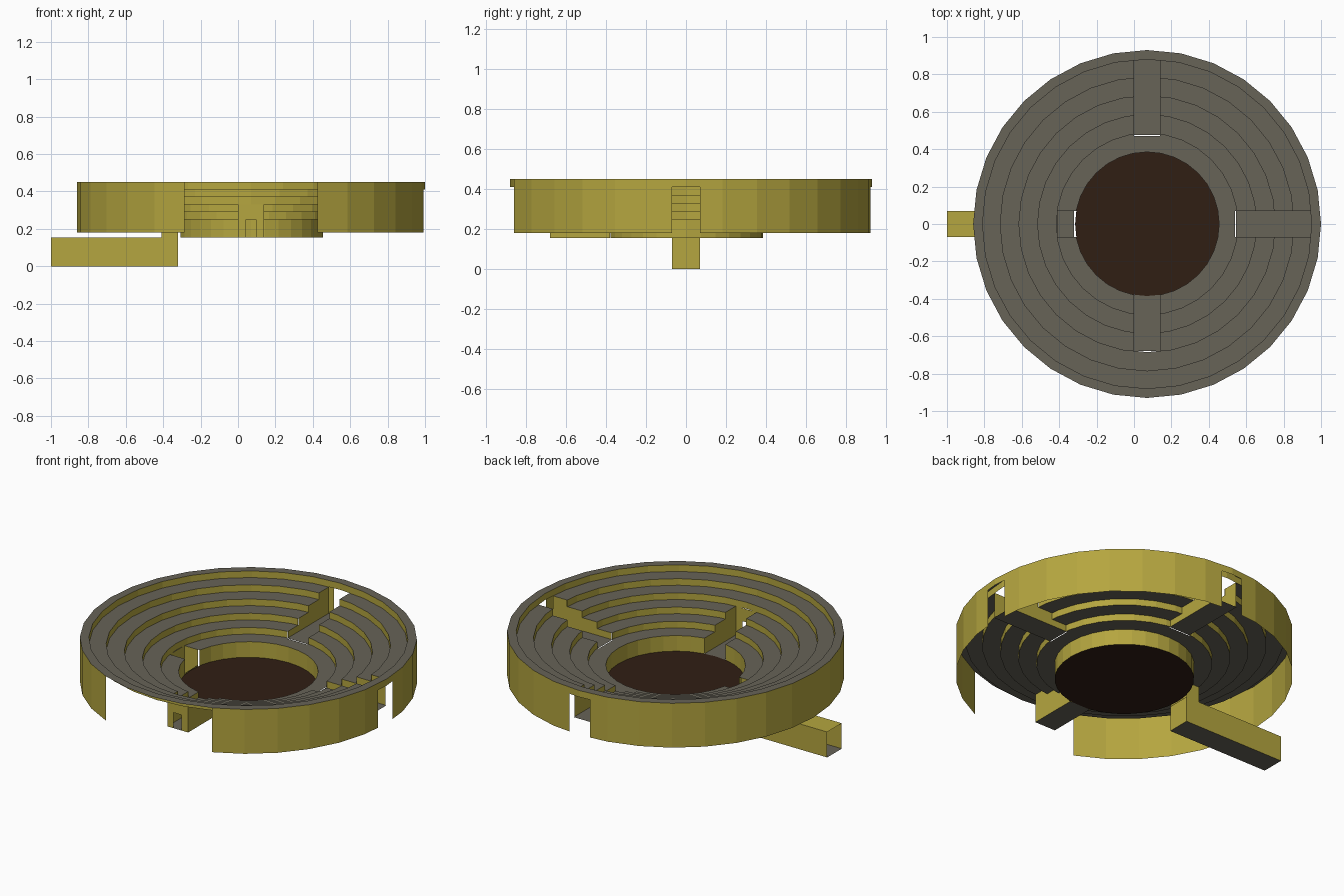
import bpy, bmesh
from math import cos, sin, pi, radians
from mathutils import Vector

if "Cube" in bpy.data.objects:
    bpy.data.objects.remove(bpy.data.objects["Cube"])

CX = 0.07          # bowl centre along x
N = 32             # sides of the bowl
HW = 0.07          # half width of aisles


def material(name, rgb):
    m = bpy.data.materials.new(name)
    m.diffuse_color = (*rgb, 1)
    m.use_nodes = True
    m.node_tree.nodes["Principled BSDF"].inputs["Base Color"].default_value = m.diffuse_color
    return m


YELLOW = material("ochre", (0.46, 0.38, 0.05))
GREY = material("stone", (0.135, 0.125, 0.095))
BROWN = material("dark_earth", (0.03, 0.013, 0.007))


def finish(bm, name, mats):
    me = bpy.data.meshes.new(name)
    bm.to_mesh(me)
    bm.free()
    for m in mats:
        me.materials.append(m)
    ob = bpy.data.objects.new(name, me)
    ob.location.x = CX
    bpy.context.collection.objects.link(ob)
    return ob


def ring(bm, p, q, mat, skip=()):
    """Band of quads between two (radius, height) points."""
    for i in range(N):
        if i in skip:
            continue
        a, b = 2 * pi * i / N, 2 * pi * (i + 1) / N
        pts = [(p, a), (q, a), (q, b), (p, b)]
        f = bm.faces.new([bm.verts.new((r * cos(t), r * sin(t), z)) for (r, z), t in pts])
        f.material_index = mat


def frame(angle):
    a = radians(angle)
    return Vector((cos(a), sin(a), 0)), Vector((-sin(a), cos(a), 0)), Vector((0, 0, 1))


def cut(bm, angle, r0, r1, z0, z1):
    """Remove the part of the sheets inside a radial box."""
    axes = frame(angle)
    box = list(zip(axes, ((r0, r1), (-HW, HW), (z0, z1))))
    e = 1e-4
    for axis, lims in box:
        for lim in lims:
            faces = [f for f in bm.faces if all(
                max(v.co.dot(ax) for v in f.verts) > lo - e and
                min(v.co.dot(ax) for v in f.verts) < hi + e for ax, (lo, hi) in box)]
            geom = set(faces)
            for f in faces:
                geom.update(f.edges)
                geom.update(f.verts)
            bmesh.ops.bisect_plane(bm, geom=list(geom), dist=1e-5,
                                   plane_co=axis * lim, plane_no=axis)
    dead = [f for f in bm.faces if all(
        lo - e < f.calc_center_median().dot(ax) < hi + e for ax, (lo, hi) in box)]
    bmesh.ops.delete(bm, geom=dead, context='FACES')


def panel(bm, angle, pts, mat):
    """Flat polygon from (along, across, up) points in an aisle's frame."""
    u, v, w = frame(angle)
    f = bm.faces.new([bm.verts.new(u * a + v * b + w * c) for a, b, c in pts])
    f.material_index = mat


def sides(bm, angle, profile):
    panel(bm, angle, [(r, HW, z) for r, z in profile], 0)
    panel(bm, angle, [(r, -HW, z) for r, z in reversed(profile)], 0)


def slab(bm, angle, r0, r1, z, mat):
    panel(bm, angle, [(r0, -HW, z), (r1, -HW, z), (r1, HW, z), (r0, HW, z)], mat)


def upright(bm, angle, r, z0, z1):
    panel(bm, angle, [(r, -HW, z0), (r, HW, z0), (r, HW, z1), (r, -HW, z1)], 0)


# Terraced seating: alternating risers and treads
radii = [0.385, 0.485, 0.585, 0.685, 0.785, 0.88, 0.93]
levels = [0.155, 0.25, 0.29, 0.33, 0.37, 0.41, 0.45]
bm = bmesh.new()
for i in range(6):
    ring(bm, (radii[i], levels[i]), (radii[i], levels[i + 1]), 0)
    ring(bm, (radii[i], levels[i + 1]), (radii[i + 1], levels[i + 1]), 1)
bmesh.ops.remove_doubles(bm, verts=bm.verts, dist=1e-5)
for ang in (0, 90):
    cut(bm, ang, 0.47, 0.90, 0.25, 0.41)
cut(bm, -90, 0.37, 0.69, 0.155, 0.33)
cut(bm, 180, 0.37, 0.48, 0.155, 0.25)
finish(bm, "terraced_seating", [YELLOW, GREY])

# Outer wall: open at the front, with two exit slots
bm = bmesh.new()
ring(bm, (0.93, 0.45), (0.93, 0.18), 0, skip=(22, 23, 24, 25))
bmesh.ops.remove_doubles(bm, verts=bm.verts, dist=1e-5)
for ang in (0, 90):
    cut(bm, ang, 0.90, 1.0, 0.18, 0.41)
finish(bm, "outer_wall", [YELLOW])

# Arena floor
bm = bmesh.new()
bmesh.ops.create_circle(bm, cap_ends=True, segments=N, radius=0.385)
bmesh.ops.translate(bm, verts=bm.verts, vec=(0, 0, 0.155))
finish(bm, "arena_floor", [BROWN])

# Right and back exit aisles, level floor between stepped side walls
for ang, name in ((0, "right_aisle"), (90, "back_aisle")):
    bm = bmesh.new()
    slab(bm, ang, 0.475, 0.88, 0.25, 1)
    prof = [(0.48, 0.25)]
    for i in range(1, 5):
        prof += [(radii[i] - 0.005, levels[i + 1]), (radii[i + 1] - 0.005, levels[i + 1])]
    prof.append((0.875, 0.25))
    sides(bm, ang, prof)
    finish(bm, name, [YELLOW, GREY])

# Front entrance aisle at floor level, end wall with a doorway
bm = bmesh.new()
slab(bm, -90, 0.38, 0.68, 0.155, 1)
sides(bm, -90, [(0.38, 0.155), (0.38, 0.25), (0.48, 0.25), (0.48, 0.29),
                (0.58, 0.29), (0.58, 0.33), (0.68, 0.33), (0.68, 0.155)])
d = 0.027
panel(bm, -90, [(0.68, y, z) for y, z in (
    (-HW, 0.155), (-d, 0.155), (-d, 0.25), (d, 0.25),
    (d, 0.155), (HW, 0.155), (HW, 0.33), (-HW, 0.33))], 0)
finish(bm, "front_entrance", [YELLOW, GREY])

# Left tunnel: long open-ended passage with a shaft up to the arena
bm = bmesh.new()
slab(bm, 180, 0.39, 1.07, 0.0, 1)
slab(bm, 180, 0.48, 1.07, 0.155, 0)
sides(bm, 180, [(0.39, 0), (1.07, 0), (1.07, 0.155), (0.48, 0.155),
                (0.48, 0.25), (0.39, 0.25)])
upright(bm, 180, 0.48, 0.155, 0.25)
upright(bm, 180, 0.39, 0.0, 0.155)
finish(bm, "left_tunnel", [YELLOW, GREY])
